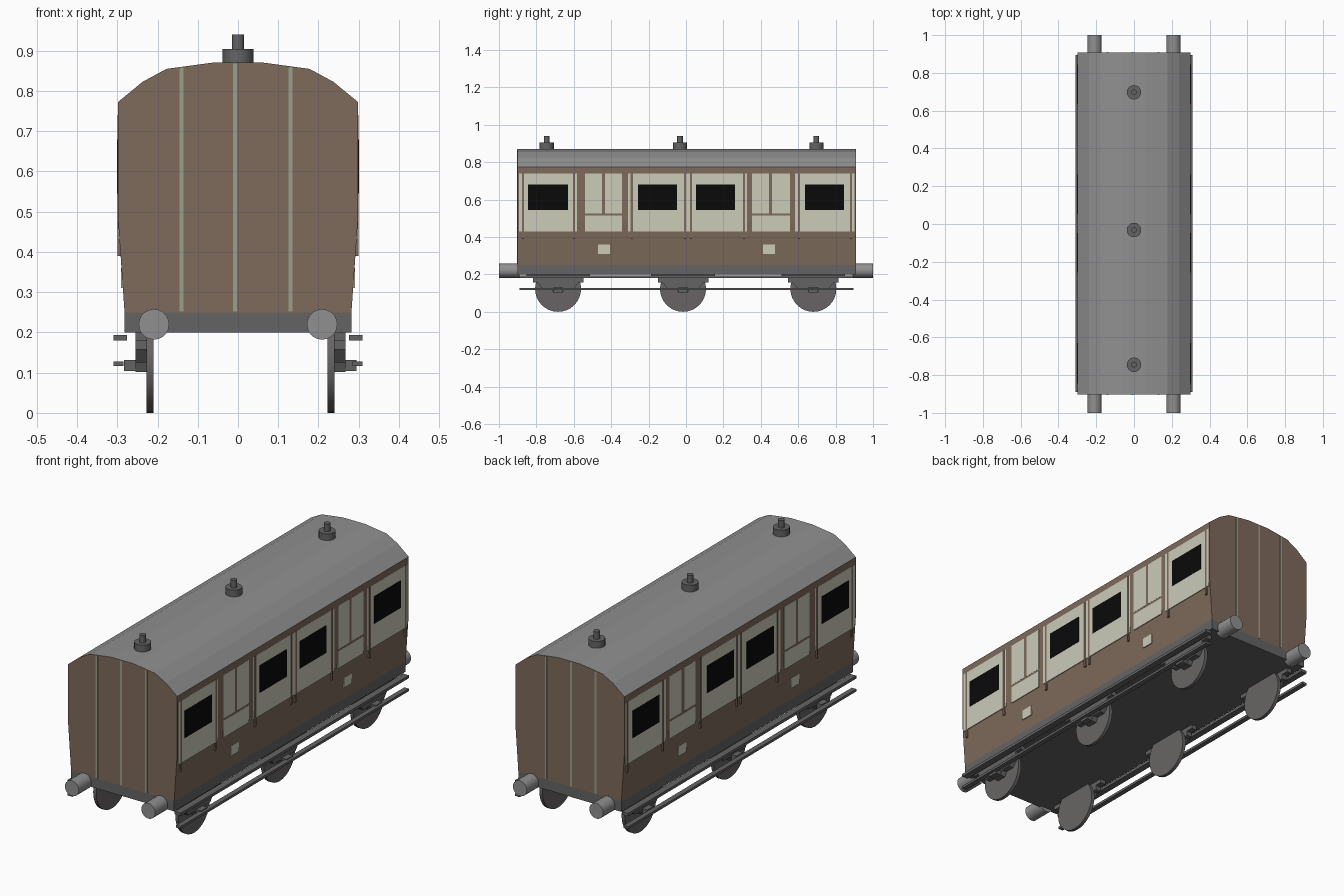
import bpy, bmesh, math
from mathutils import Matrix

if "Cube" in bpy.data.objects:
    bpy.data.objects.remove(bpy.data.objects["Cube"])


def lin(v):
    v /= 255
    return v / 12.92 if v <= 0.04045 else ((v + 0.055) / 1.055) ** 2.4


def mat(name, r, g, b):
    m = bpy.data.materials.new(name)
    m.diffuse_color = (lin(r), lin(g), lin(b), 1)
    m.use_nodes = True
    m.node_tree.nodes["Principled BSDF"].inputs["Base Color"].default_value = m.diffuse_color
    return m


BROWN = mat("brown paint", 126, 106, 91)
CREAM = mat("cream paint", 204, 204, 186)
SAGE = mat("pale strip", 155, 160, 140)
ROOF = mat("light grey", 144, 144, 144)
DARK = mat("dark grey", 100, 100, 100)
WHEEL = mat("wheel grey", 104, 100, 101)
BLACK = mat("window black", 10, 10, 10)


def finish(name, bm, *mats, smooth=False):
    bmesh.ops.recalc_face_normals(bm, faces=bm.faces)
    me = bpy.data.meshes.new(name)
    bm.to_mesh(me)
    bm.free()
    ob = bpy.data.objects.new(name, me)
    bpy.context.collection.objects.link(ob)
    for m in mats:
        me.materials.append(m)
    if smooth:
        bpy.ops.object.select_all(action='DESELECT')
        ob.select_set(True)
        bpy.context.view_layer.objects.active = ob
        bpy.ops.object.shade_smooth_by_angle(angle=math.radians(30))
    return ob


def add_box(bm, x0, x1, y0, y1, z0, z1):
    m = (Matrix.Translation(((x0 + x1) / 2, (y0 + y1) / 2, (z0 + z1) / 2))
         @ Matrix.Diagonal((abs(x1 - x0), abs(y1 - y0), abs(z1 - z0), 1)))
    bmesh.ops.create_cube(bm, size=1, matrix=m)


def boxes(name, material, items):
    bm = bmesh.new()
    for b in items:
        add_box(bm, *b)
    return finish(name, bm, material)


def both_sides(items):
    return [b for a in items for b in (a, (-a[1], -a[0]) + tuple(a[2:]))]


def add_cyl(bm, r, depth, centre, axis, seg):
    rot = {'X': Matrix.Rotation(math.pi / 2, 4, 'Y'),
           'Y': Matrix.Rotation(math.pi / 2, 4, 'X'), 'Z': Matrix()}[axis]
    bmesh.ops.create_cone(bm, cap_ends=True, segments=seg, radius1=r, radius2=r,
                          depth=depth, matrix=Matrix.Translation(centre) @ rot)


def add_prism(bm, pts, offset):
    f = bm.faces.new([bm.verts.new(p) for p in pts])
    geo = bmesh.ops.extrude_face_region(bm, geom=[f])['geom']
    bmesh.ops.translate(bm, vec=offset,
                        verts=[g for g in geo if isinstance(g, bmesh.types.BMVert)])


Y0, Y1 = -0.902, 0.908

# Body shell with arched roof: roof faces are the sloping ones above the eaves
half = [(0.282, 0.25), (0.298, 0.48), (0.298, 0.773), (0.237, 0.823),
        (0.178, 0.855), (0.06, 0.871)]
profile = half + [(-x, z) for x, z in reversed(half)]
bm = bmesh.new()
add_prism(bm, [(x, Y0, z) for x, z in profile], (0, Y1 - Y0, 0))
bm.normal_update()
for f in bm.faces:
    if abs(f.normal.y) < 0.5 and f.calc_center_median().z > 0.78:
        f.material_index = 1
finish("carriage_body", bm, BROWN, ROOF)

# Underframe
boxes("underframe", DARK, [(-0.282, 0.282, Y0, Y1, 0.2, 0.25)])

# Cream side panels: full-height strips and the lower and upper door panels
strips = [(-0.893, -0.877), (-0.866, -0.604), (-0.594, -0.583), (-0.31, -0.297),
          (-0.283, -0.011), (0, 0.021), (0.032, 0.305), (0.316, 0.326),
          (0.583, 0.599), (0.61, 0.877), (0.888, 0.9)]
doors = [(-0.54, -0.449, -0.433, -0.342), (0.353, 0.444, 0.46, 0.556)]
panels = [(0.291, 0.2988, a, b, 0.43, 0.74) for a, b in strips]
for a, b, c, d in doors:
    panels += [(0.291, 0.2988, a, d, 0.43, 0.515),
               (0.291, 0.2988, a, b, 0.526, 0.74),
               (0.291, 0.2988, c, d, 0.526, 0.74)]
boxes("side_panels", CREAM, both_sides(panels))

# Small plates below the doors
boxes("door_plates", CREAM, both_sides(
    [(0.283, 0.291, y, y + 0.064, 0.31, 0.36) for y in (-0.47, 0.412)]))

# Thin mouldings that hang slightly below the panels
boxes("side_mouldings", BROWN, both_sides(
    [(0.291, 0.3, y - 0.005, y + 0.005, 0.39, 0.74)
     for y in (-0.872, -0.599, -0.29, -0.006, 0.026, 0.31, 0.605, 0.882)]))

# Windows
boxes("windows", BLACK, both_sides(
    [(0.296, 0.3005, a, b, 0.545, 0.68) for a, b in
     ((-0.845, -0.631), (-0.257, -0.048), (0.053, 0.262), (0.636, 0.845))]))

# Pale strips on both ends
bm = bmesh.new()
for x, top in ((-0.141, 0.858), (-0.007, 0.869), (0.13, 0.859)):
    add_box(bm, x - 0.005, x + 0.005, Y0 - 0.002, Y0 + 0.002, 0.252, top)
    add_box(bm, x - 0.005, x + 0.005, Y1 - 0.002, Y1 + 0.002, 0.252, top)
finish("end_strips", bm, SAGE)

# Roof vents
bm = bmesh.new()
for y in (-0.745, -0.032, 0.697):
    add_cyl(bm, 0.038, 0.04, (0, y, 0.884), 'Z', 20)
    add_cyl(bm, 0.015, 0.04, (0, y, 0.921), 'Z', 16)
finish("roof_vents", bm, DARK, smooth=True)

# Buffers
bm = bmesh.new()
for x in (-0.209, 0.209):
    add_cyl(bm, 0.038, 0.11, (x, -0.945, 0.22), 'Y', 20)
    add_cyl(bm, 0.038, 0.11, (x, 0.945, 0.22), 'Y', 20)
finish("buffers", bm, ROOF, smooth=True)

# Wheels, axle guards and axle boxes; the running gear sits slightly to +x
SHIFT = 0.006
AXLES = (-0.684, -0.016, 0.681)
wheels, guards = bmesh.new(), bmesh.new()
guard = [(-0.17, 0.2), (-0.17, 0.18), (-0.135, 0.18), (-0.135, 0.157), (-0.11, 0.157),
         (-0.085, 0.125), (-0.035, 0.125), (-0.025, 0.102)]
guard += [(-y, z) for y, z in reversed(guard)]
for y in AXLES:
    for s in (-1, 1):
        add_cyl(wheels, 0.123, 0.017, (SHIFT + s * 0.225, y, 0.123), 'X', 32)
        x = SHIFT + s * 0.232
        add_prism(guards, [(x, y + a, z) for a, z in guard], (s * 0.029, 0, 0))
        add_box(guards, SHIFT + s * 0.25, SHIFT + s * 0.289, y - 0.025, y + 0.025,
                0.104, 0.132)
finish("wheels", wheels, WHEEL, smooth=True)
finish("axle_guards", guards, DARK)

# Long footboards
boxes("footboards", DARK, both_sides(
    [(0.276, 0.309, -0.89, 0.895, 0.18, 0.194),
     (0.284, 0.309, -0.89, 0.895, 0.116, 0.128)]))
